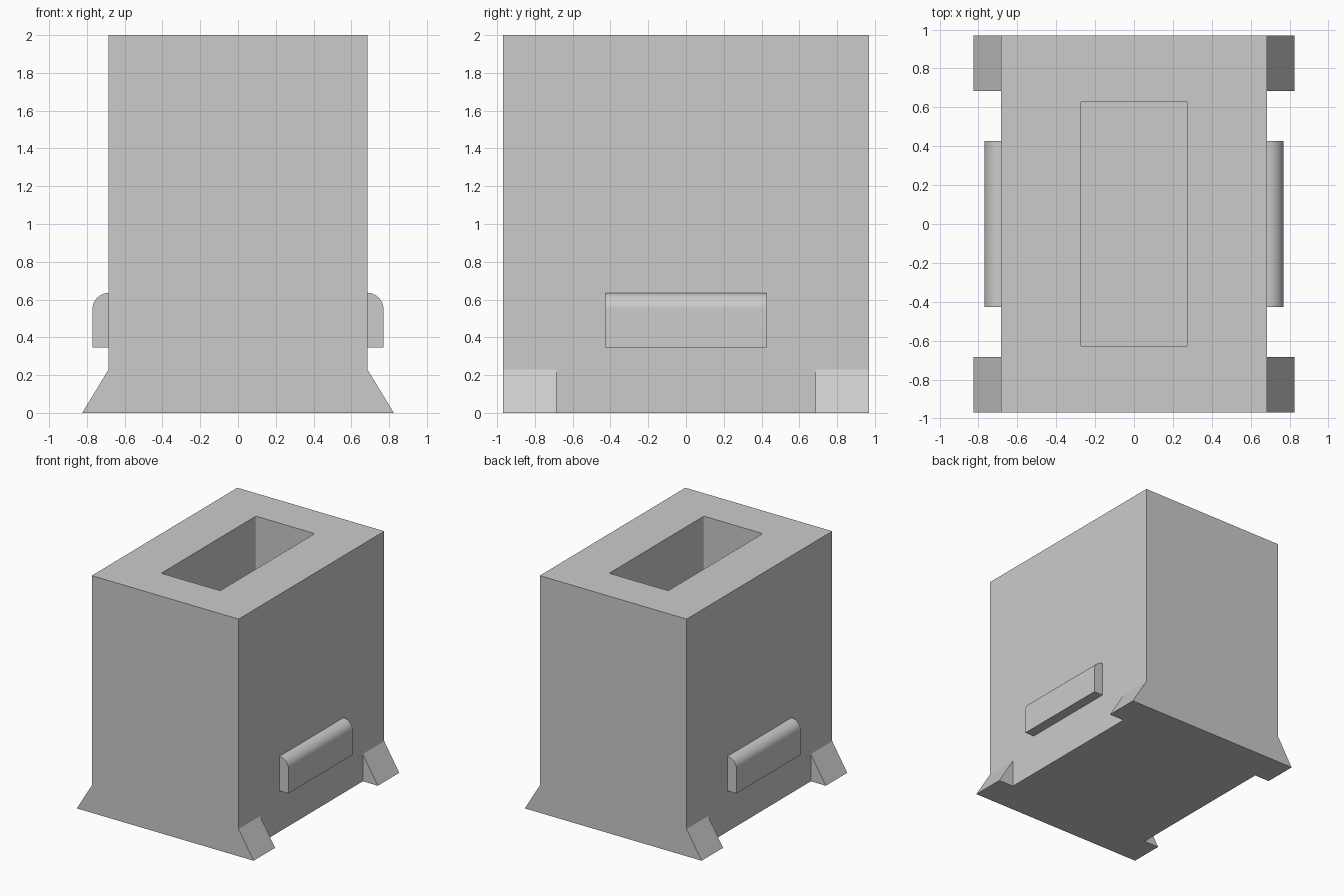
import bpy
import bmesh
import math

cube = bpy.data.objects.get("Cube")
if cube:
    bpy.data.objects.remove(cube, do_unlink=True)

GREY = (0.6, 0.6, 0.6, 1.0)
grey = bpy.data.materials.new("plain_grey")
grey.use_nodes = True
grey.diffuse_color = GREY
grey.node_tree.nodes["Principled BSDF"].inputs["Base Color"].default_value = GREY

HALF_X, HALF_Y, HEIGHT = 0.685, 0.97, 2.0


def prism(name, profile, y0, y1):
    """Extrude an x-z profile from y0 to y1."""
    bm = bmesh.new()
    face = bm.faces.new([bm.verts.new((x, y0, z)) for x, z in profile])
    ext = bmesh.ops.extrude_face_region(bm, geom=[face])
    moved = [v for v in ext["geom"] if isinstance(v, bmesh.types.BMVert)]
    bmesh.ops.translate(bm, verts=moved, vec=(0, y1 - y0, 0))
    bmesh.ops.recalc_face_normals(bm, faces=bm.faces)
    mesh = bpy.data.meshes.new(name)
    bm.to_mesh(mesh)
    bm.free()
    mesh.materials.append(grey)
    obj = bpy.data.objects.new(name, mesh)
    bpy.context.collection.objects.link(obj)
    return obj


def box(name, hx, hy, z0, z1):
    return prism(name, [(-hx, z0), (hx, z0), (hx, z1), (-hx, z1)], -hy, hy)


def activate(obj):
    bpy.ops.object.select_all(action="DESELECT")
    obj.select_set(True)
    bpy.context.view_layer.objects.active = obj


def combine(obj, tool, operation):
    """Apply a boolean and discard the tool."""
    mod = obj.modifiers.new("boolean", "BOOLEAN")
    mod.object = tool
    mod.operation = operation
    mod.solver = "EXACT"
    activate(obj)
    bpy.ops.object.modifier_apply(modifier=mod.name)
    bpy.data.objects.remove(tool, do_unlink=True)


# Main block
body = box("body", HALF_X, HALF_Y, 0, HEIGHT)

# Deep pocket with slightly rounded upright corners
pocket = box("pocket_cutter", 0.275, 0.63, 0.35, HEIGHT + 0.2)
pocket.hide_render = True
bm = bmesh.new()
bm.from_mesh(pocket.data)
upright = [e for e in bm.edges if abs(e.verts[0].co.z - e.verts[1].co.z) > 0.1]
bmesh.ops.bevel(bm, geom=upright, offset=0.012, segments=4, profile=0.5, affect="EDGES")
bm.to_mesh(pocket.data)
bm.free()
combine(body, pocket, "DIFFERENCE")

# Four wedge feet flush with the ends of the block
for side in (-1, 1):
    wedge = [(HALF_X - 0.1, 0), (0.825, 0), (HALF_X, 0.23), (HALF_X - 0.1, 0.23)]
    for end in (-1, 1):
        foot = prism("foot", [(side * x, z) for x, z in wedge], end * 0.685, end * HALF_Y)
        combine(body, foot, "UNION")

# Side grips with a rounded upper edge
R = 0.085
BOTTOM, TOP = 0.345, 0.635
arc = [(HALF_X + R * math.cos(a), TOP - R + R * math.sin(a))
       for a in (math.pi / 2 * i / 12 for i in range(13))]
grip = [(HALF_X, BOTTOM), (HALF_X + R, BOTTOM)] + arc
for label, side in (("left", 1), ("right", -1)):
    handle = prism(label + "_grip", [(side * x, z) for x, z in grip], -0.427, 0.427)
    activate(handle)
    bpy.ops.object.shade_smooth_by_angle(angle=math.radians(30))
